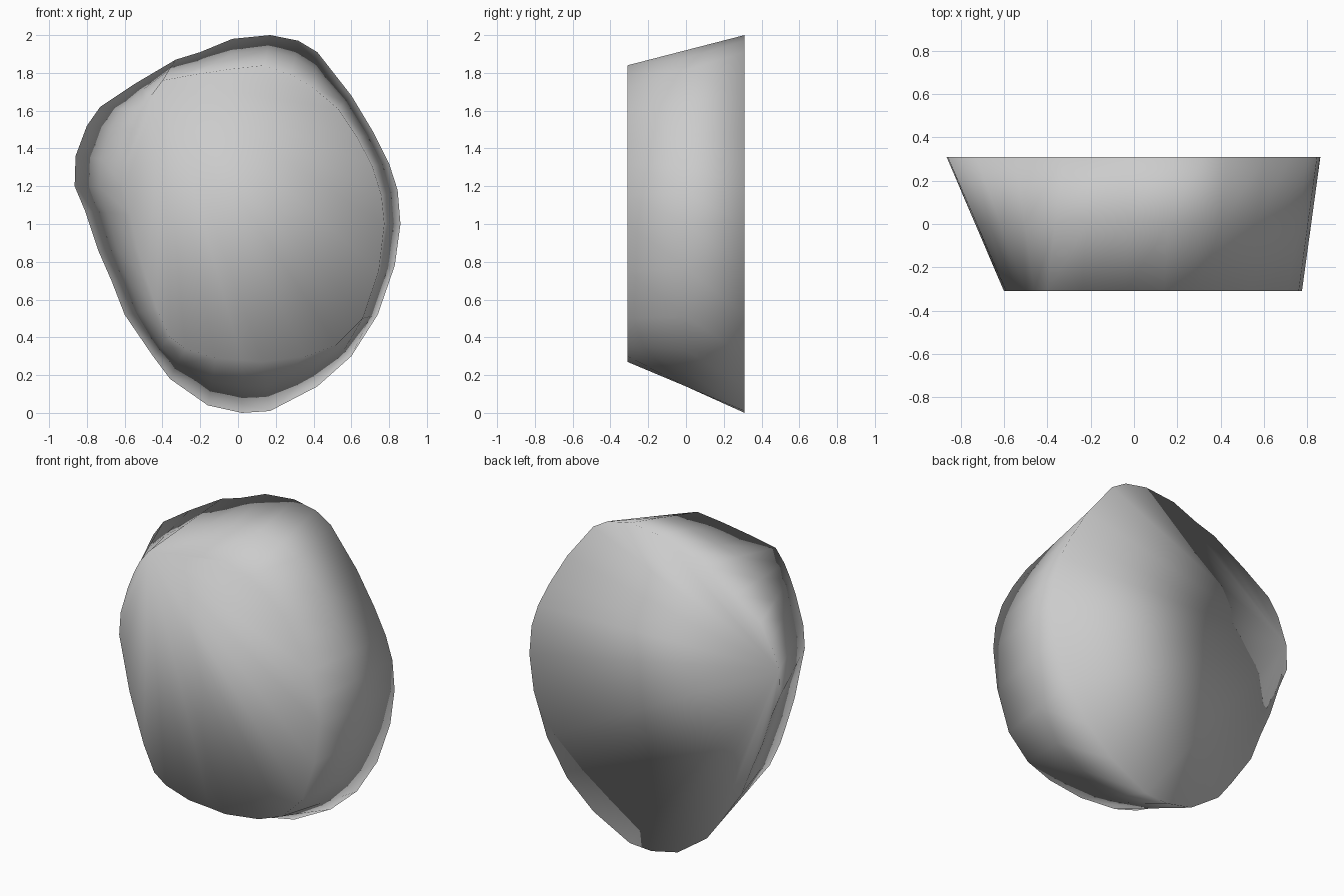
import bpy, bmesh

# matching outlines (x, z), clockwise from the top
BACK = [(.17, 2.0), (.32, 1.97), (.42, 1.91), (.60, 1.68), (.72, 1.48), (.80, 1.32),
        (.845, 1.18), (.86, 1.0), (.83, .78), (.74, .52), (.60, .30), (.42, .14),
        (.17, .01), (.02, 0), (-.16, .04), (-.36, .18), (-.45, .30), (-.60, .52),
        (-.67, .70), (-.74, .86), (-.81, 1.07), (-.865, 1.20), (-.86, 1.36),
        (-.80, 1.52), (-.73, 1.62), (-.55, 1.74), (-.33, 1.87), (-.20, 1.91), (-.03, 1.98)]
FRONT = [(.14, 1.84), (.28, 1.79), (.40, 1.72), (.53, 1.61), (.63, 1.46), (.71, 1.31),
         (.76, 1.15), (.775, 1.0), (.745, .75), (.66, .50), (.52, .36), (.36, .30),
         (.13, .27), (.02, .28), (-.12, .29), (-.28, .34), (-.36, .40), (-.43, .55),
         (-.48, .70), (-.53, .86), (-.57, 1.05), (-.60, 1.19), (-.59, 1.33),
         (-.54, 1.50), (-.50, 1.60), (-.46, 1.68), (-.40, 1.76), (-.24, 1.79), (-.04, 1.82)]
MID = [((a + c) / 2, (b + d) / 2) for (a, b), (c, d) in zip(BACK, FRONT)]
N = len(BACK)

bm = bmesh.new()
rings = [[bm.verts.new((x, y, z)) for x, z in outline]
         for outline, y in ((FRONT, -.31), (MID, 0), (BACK, .31))]

# tapered rim wall in two bands
for a, b in zip(rings, rings[1:]):
    for i in range(N):
        j = (i + 1) % N
        bm.faces.new((a[i], a[j], b[j], b[i]))

# flat caps, each a fan of triangles from one corner
for ring, apex in ((rings[0], 26), (rings[2], 22)):
    fan = ring[apex:] + ring[:apex]
    for i in range(1, N - 1):
        bm.faces.new((fan[0], fan[i], fan[i + 1]))

bmesh.ops.recalc_face_normals(bm, faces=bm.faces)
for f in bm.faces:
    f.smooth = True
mesh = bpy.data.meshes.new("tapered_stone_slab")
bm.to_mesh(mesh)
bm.free()
bpy.context.collection.objects.link(bpy.data.objects.new("tapered_stone_slab", mesh))
